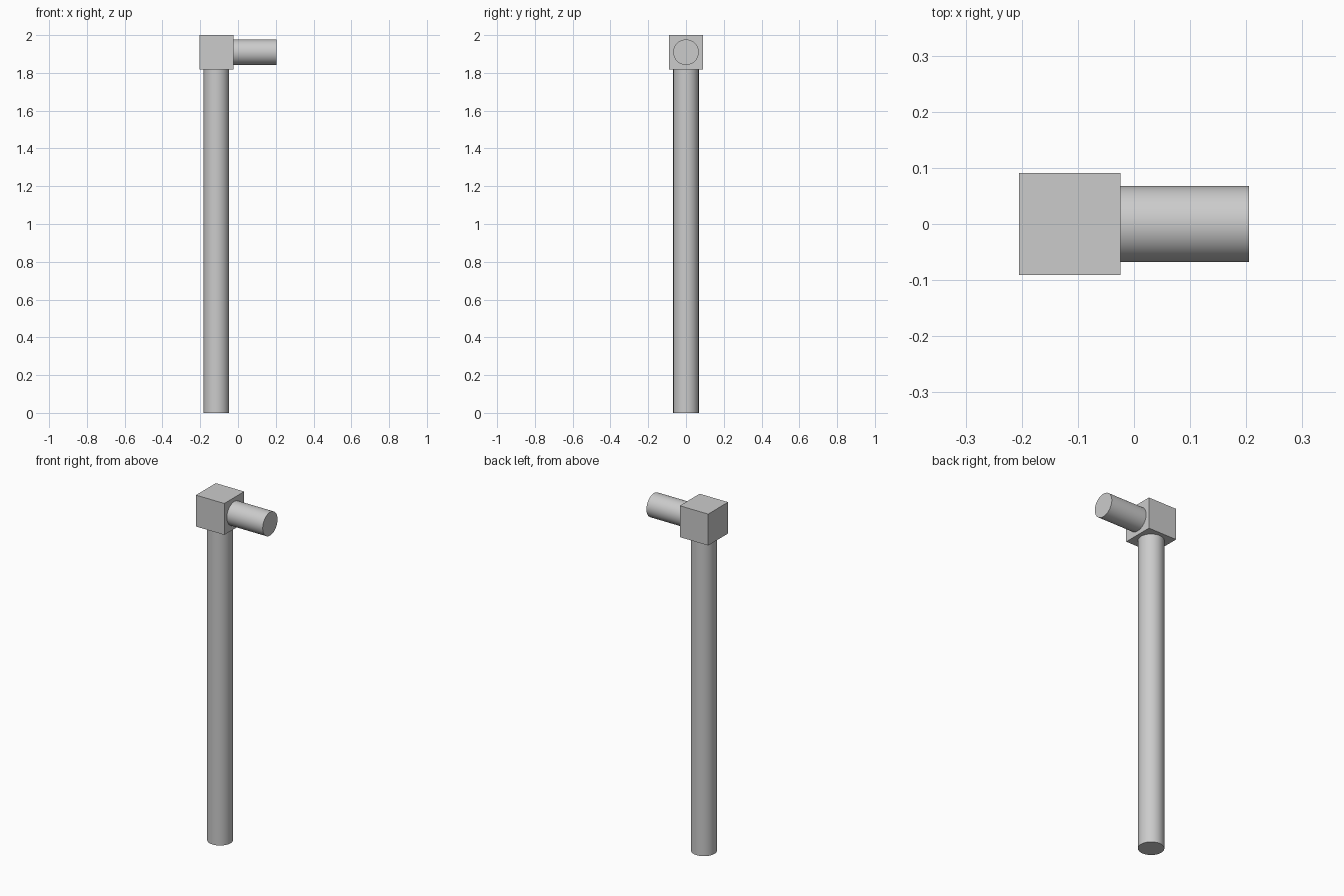
import bpy
import math

cube = bpy.data.objects.get("Cube")
if cube:
    bpy.data.objects.remove(cube, do_unlink=True)

# Single plain grey for every part
grey = bpy.data.materials.new("plain_grey")
grey.use_nodes = True
colour = (0.6, 0.6, 0.6, 1)
grey.diffuse_color = colour
grey.node_tree.nodes["Principled BSDF"].inputs["Base Color"].default_value = colour

BLOCK = 0.181          # edge of the corner block
RADIUS = 0.0675        # radius of both rods
POST_X = -0.1145       # axis of the upright post
ARM_Z = 2 - BLOCK / 2  # axis of the side arm
ARM_END = 0.205


def finish(name):
    obj = bpy.context.object
    obj.name = name
    obj.data.materials.append(grey)
    return obj


def rod(name, length, centre, rotation=(0, 0, 0)):
    bpy.ops.mesh.primitive_cylinder_add(vertices=64, radius=RADIUS, depth=length,
                                        location=centre, rotation=rotation)
    finish(name)
    bpy.ops.object.shade_smooth_by_angle(angle=math.radians(30))


# Upright post, ending at the underside of the block
post_height = 2 - BLOCK
rod("post", post_height, (POST_X, 0, post_height / 2))

# Corner block on top of the post
bpy.ops.mesh.primitive_cube_add(size=BLOCK, location=(POST_X, 0, ARM_Z))
finish("corner_block")

# Short arm leaving the block sideways
arm_start = POST_X + BLOCK / 2
rod("side_arm", ARM_END - arm_start, ((arm_start + ARM_END) / 2, 0, ARM_Z),
    (0, math.pi / 2, 0))
